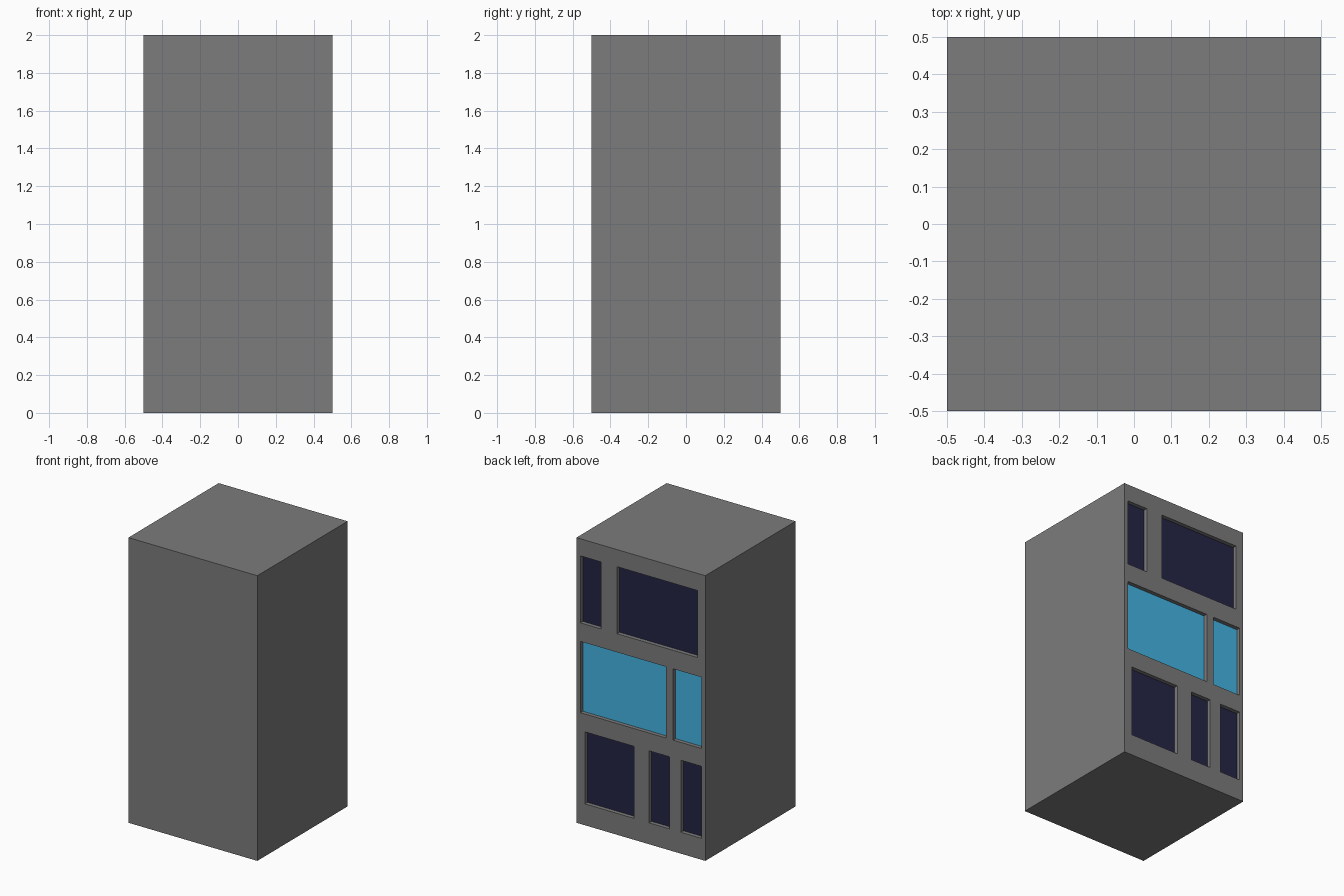
import bpy, bmesh
from mathutils import Matrix

if "Cube" in bpy.data.objects:
    bpy.data.objects.remove(bpy.data.objects["Cube"])


def material(name, rgb):
    m = bpy.data.materials.new(name)
    m.diffuse_color = (*rgb, 1.0)
    m.use_nodes = True
    m.node_tree.nodes["Principled BSDF"].inputs["Base Color"].default_value = m.diffuse_color
    return m


GREY = material("concrete_grey", (0.20, 0.20, 0.20))
DARK = material("dark_navy_glass", (0.018, 0.018, 0.06))
LIT = material("sky_blue_glass", (0.058, 0.46, 0.77))


def boxes(name, bounds, mat):
    """One object made of axis-aligned boxes given as (x0, x1, y0, y1, z0, z1)."""
    bm = bmesh.new()
    for x0, x1, y0, y1, z0, z1 in bounds:
        place = Matrix.Translation(((x0 + x1) / 2, (y0 + y1) / 2, (z0 + z1) / 2))
        size = Matrix.Diagonal((x1 - x0, y1 - y0, z1 - z0, 1))
        bmesh.ops.create_cube(bm, size=1, matrix=place @ size)
    me = bpy.data.meshes.new(name)
    bm.to_mesh(me)
    bm.free()
    me.materials.append(mat)
    ob = bpy.data.objects.new(name, me)
    bpy.context.collection.objects.link(ob)
    return ob


# Rows of windows on the back wall: name, z range, glass, x ranges
rows = [
    ("lower_windows", 0.15, 0.655, DARK, [(0.055, 0.435), (-0.222, -0.063), (-0.47, -0.31)]),
    ("middle_windows", 0.78, 1.28, LIT, [(-0.193, 0.47), (-0.47, -0.25)]),
    ("upper_windows", 1.41, 1.88, DARK, [(0.31, 0.47), (-0.44, 0.185)]),
]
WALL, GLASS, FLOOR = 0.5, 0.472, 0.468

# Tower block
tower = boxes("tower_block", [(-0.5, 0.5, -0.5, WALL, 0, 2)], GREY)

# Recesses cut into the back wall
holes = [(a, b, FLOOR, WALL + 0.1, z0, z1) for _, z0, z1, _, xs in rows for a, b in xs]
cutter = boxes("window_cutter", holes, GREY)
cutter.hide_render = True
cutter.display_type = 'WIRE'
cut = tower.modifiers.new("window_recesses", 'BOOLEAN')
cut.operation = 'DIFFERENCE'
cut.solver = 'EXACT'
cut.object = cutter

# Thin glass plates at the bottom of each recess
for name, z0, z1, mat, xs in rows:
    boxes(name, [(a, b, FLOOR, GLASS, z0, z1) for a, b in xs], mat)
